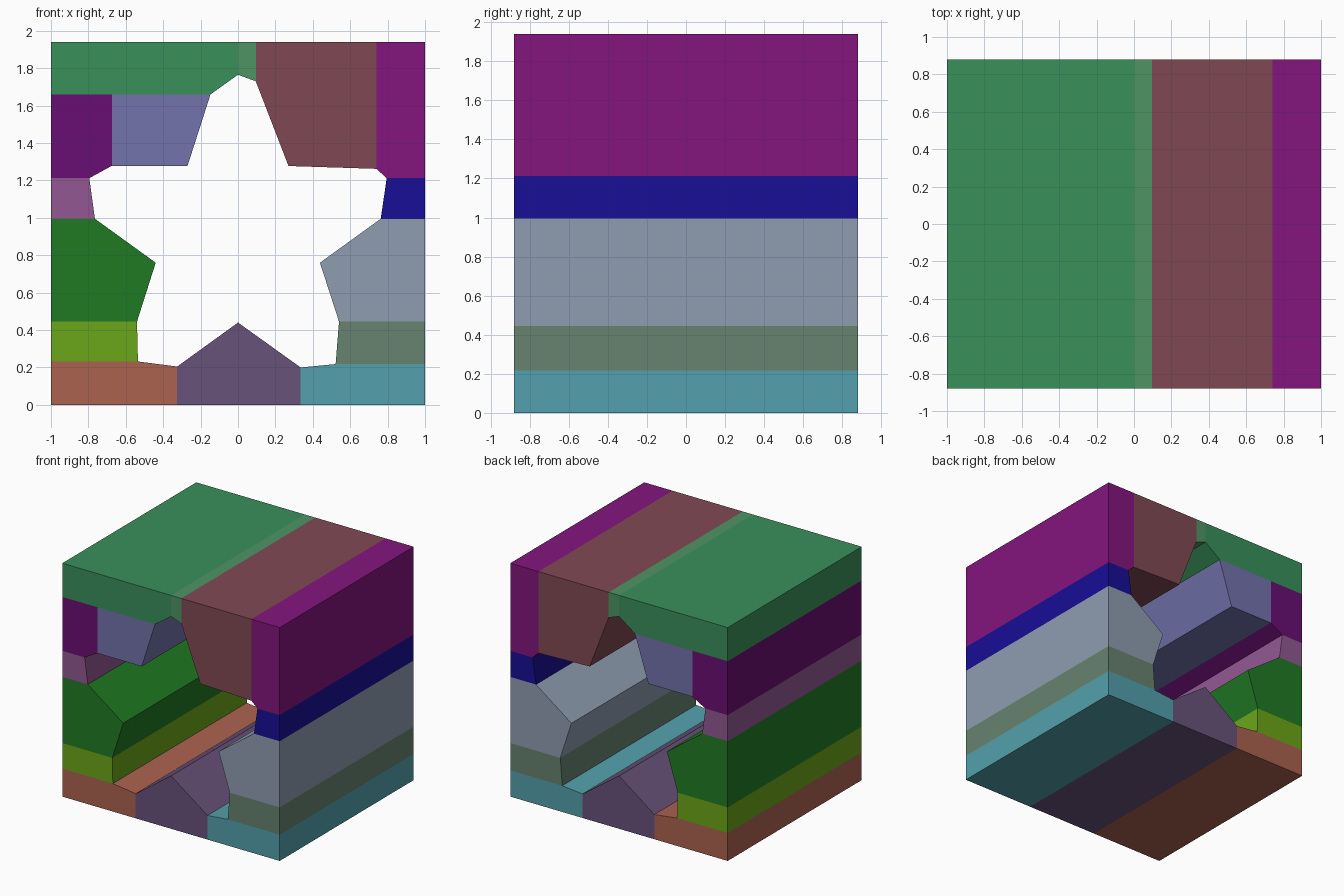
import bpy
import bmesh

if "Cube" in bpy.data.objects:
    bpy.data.objects.remove(bpy.data.objects["Cube"])

D = 0.88   # half depth
H = 1.94   # height


def linear(c):
    c /= 255
    return c / 12.92 if c <= 0.04045 else ((c + 0.055) / 1.055) ** 2.4


def prism(name, profile, rgb):
    """Extrude an x-z profile (counter-clockwise seen from the front) along y."""
    bm = bmesh.new()
    face = bm.faces.new([bm.verts.new((x, -D, z)) for x, z in profile])
    ext = bmesh.ops.extrude_face_region(bm, geom=[face], use_keep_orig=True)
    moved = [v for v in ext["geom"] if isinstance(v, bmesh.types.BMVert)]
    bmesh.ops.translate(bm, verts=moved, vec=(0, 2 * D, 0))
    bmesh.ops.recalc_face_normals(bm, faces=bm.faces)
    mesh = bpy.data.meshes.new(name)
    bm.to_mesh(mesh)
    bm.free()
    mat = bpy.data.materials.new(name)
    mat.diffuse_color = (*[linear(c) for c in rgb], 1)
    mat.use_nodes = True
    mat.node_tree.nodes["Principled BSDF"].inputs["Base Color"].default_value = mat.diffuse_color
    mesh.materials.append(mat)
    bpy.context.collection.objects.link(bpy.data.objects.new(name, mesh))


# corners of the star opening shared by neighbouring blocks
peak, peak_r = (0, 1.765), (0.095, 1.73)
arm_r, hand_r, wrist_r = (0.74, 1.262), (0.795, 1.212), (0.763, 0.995)
leg_r, foot_r, toe_r = (0.54, 0.445), (0.522, 0.218), (0.335, 0.2)
toe_l, foot_l, leg_l = (-0.325, 0.205), (-0.535, 0.232), (-0.54, 0.445)
wrist_l, hand_l, arm_l = (-0.765, 0.995), (-0.795, 1.212), (-0.675, 1.278)
neck_l = (-0.147, 1.66)

# top row
prism("top_beam", [(-1, 1.66), neck_l, peak, (0, H), (-1, H)], (58, 144, 91))
prism("top_key", [peak, peak_r, (0.095, H), (0, H)], (78, 148, 101))
prism("upper_right_block",
      [peak_r, (0.27, 1.277), arm_r, (0.74, H), (0.095, H)], (128, 73, 84))
prism("upper_right_corner",
      [arm_r, hand_r, (1, 1.212), (1, H), (0.74, H)], (131, 21, 125))

# right side, going down
prism("right_tip_block", [wrist_r, (1, 0.995), (1, 1.212), hand_r], (24, 14, 150))
prism("right_side_block",
      [leg_r, (1, 0.445), (1, 0.995), wrist_r, (0.438, 0.76)], (143, 157, 177))
prism("right_leg_block", [foot_r, (1, 0.218), (1, 0.445), leg_r], (103, 131, 112))

# bottom row
prism("bottom_right_block",
      [(0.335, 0), (1, 0), (1, 0.218), foot_r, toe_r], (83, 161, 173))
prism("bottom_wedge",
      [(-0.325, 0), (0.335, 0), toe_r, (0, 0.44), toe_l], (104, 82, 122))
prism("bottom_left_block",
      [(-1, 0), (-0.325, 0), toe_l, foot_l, (-1, 0.232)], (171, 98, 79))

# left side, going up
prism("left_leg_block", [(-1, 0.232), foot_l, leg_l, (-1, 0.445)], (107, 166, 24))
prism("left_side_block",
      [(-1, 0.445), leg_l, (-0.44, 0.76), wrist_l, (-1, 0.995)], (32, 122, 35))
prism("left_tip_block", [(-1, 0.995), wrist_l, hand_l, (-1, 1.212)], (146, 88, 146))
prism("upper_left_corner",
      [(-1, 1.212), hand_l, arm_l, (-0.675, 1.66), (-1, 1.66)], (106, 14, 115))
prism("upper_left_block",
      [arm_l, (-0.27, 1.277), neck_l, (-0.675, 1.66)], (115, 115, 173))
